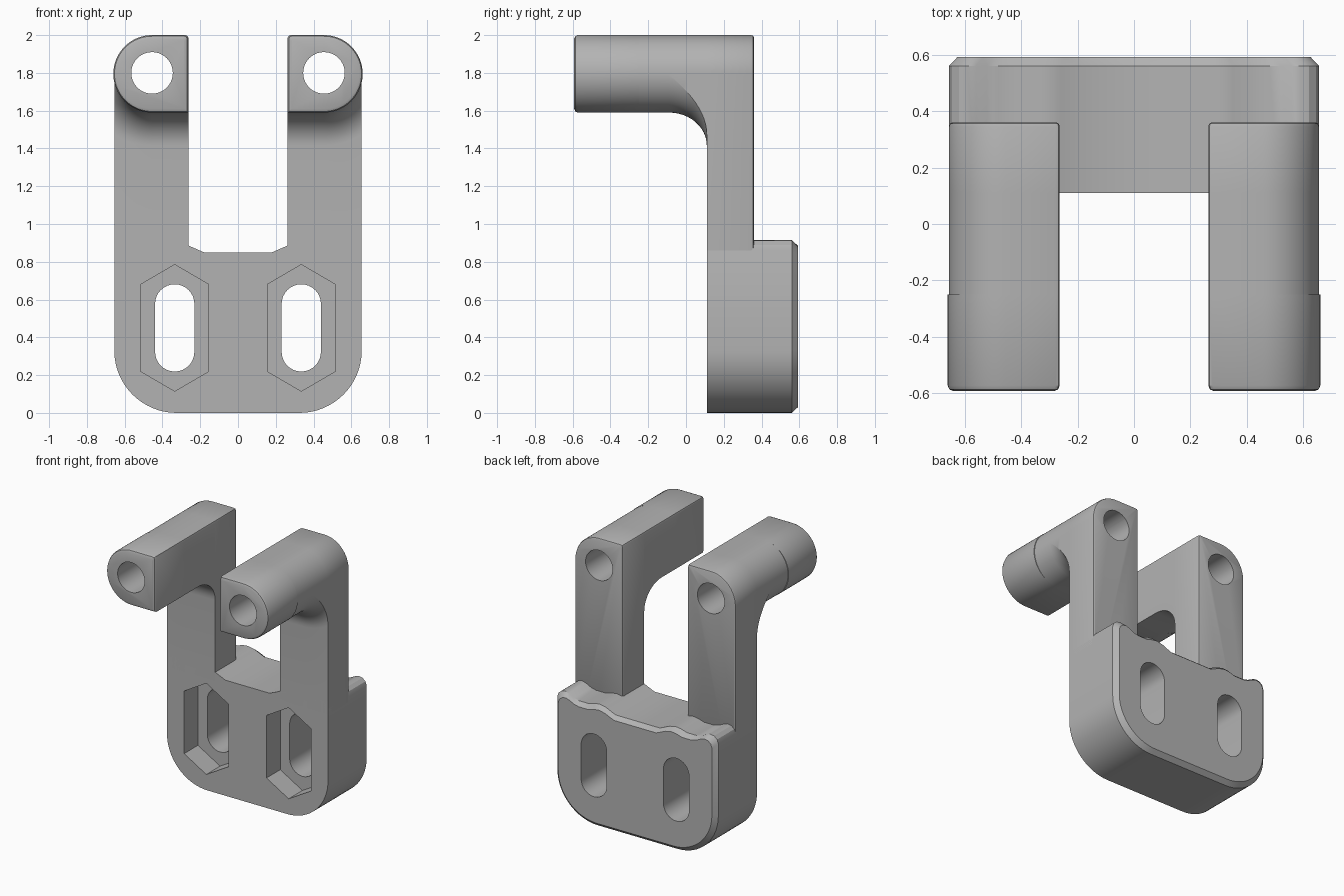
import bpy, bmesh
from math import sin, cos, pi, sqrt, radians

if "Cube" in bpy.data.objects:
    bpy.data.objects.remove(bpy.data.objects["Cube"])

grey = bpy.data.materials.new("plain grey")
grey.use_nodes = True
COLOUR = (0.45, 0.45, 0.45, 1)
grey.diffuse_color = COLOUR
grey.node_tree.nodes["Principled BSDF"].inputs["Base Color"].default_value = COLOUR


def loft(name, slices):
    """Skin a list of (y, [(x, z), ...]) sections and cap both ends."""
    bm = bmesh.new()
    rings = [[bm.verts.new((x, y, z)) for x, z in pts] for y, pts in slices]
    n = len(rings[0])
    for a, b in zip(rings, rings[1:]):
        for i in range(n):
            j = (i + 1) % n
            bm.faces.new((a[i], a[j], b[j], b[i]))
    bm.faces.new(rings[0])
    bm.faces.new(rings[-1])
    bmesh.ops.remove_doubles(bm, verts=bm.verts, dist=1e-5)
    bmesh.ops.recalc_face_normals(bm, faces=bm.faces)
    mesh = bpy.data.meshes.new(name)
    bm.to_mesh(mesh)
    bm.free()
    mesh.materials.append(grey)
    ob = bpy.data.objects.new(name, mesh)
    bpy.context.collection.objects.link(ob)
    return ob


def shrink(pts, d):
    """Pull an outline inward by about d on every side."""
    xs, zs = [p[0] for p in pts], [p[1] for p in pts]
    cx, cz = (min(xs) + max(xs)) / 2, (min(zs) + max(zs)) / 2
    kx, kz = 1 - 2 * d / (max(xs) - min(xs)), 1 - 2 * d / (max(zs) - min(zs))
    return [(cx + (x - cx) * kx, cz + (z - cz) * kz) for x, z in pts]


def cut(ob, cutter):
    cutter.hide_render = True
    mod = ob.modifiers.new("cut", "BOOLEAN")
    mod.operation, mod.solver, mod.object = "DIFFERENCE", "EXACT", cutter
    bpy.context.view_layer.objects.active = ob
    bpy.ops.object.modifier_apply(modifier=mod.name)
    bpy.data.objects.remove(cutter)


def smooth(ob):
    bpy.ops.object.select_all(action="DESELECT")
    ob.select_set(True)
    bpy.context.view_layer.objects.active = ob
    bpy.ops.object.shade_smooth_by_angle(angle=radians(28))


# Clamp block: rounded lower corners, wavy top, chamfered back edge
HALF, RAD = 0.655, 0.33
right_half = [(HALF - RAD + RAD * sin(a), RAD - RAD * cos(a))
              for a in (pi / 2 * i / 16 for i in range(17))]
right_half += [(HALF, 0.86), (0.645, 0.89), (0.62, 0.91), (0.59, 0.915), (0.56, 0.905),
               (0.52, 0.885), (0.48, 0.875), (0.40, 0.875), (0.35, 0.89), (0.31, 0.895),
               (0.26, 0.885), (0.18, 0.85)]
outline = right_half + [(-x, z) for x, z in reversed(right_half)]
block = loft("clamp_block", [(0.11, outline), (0.56, outline), (0.592, shrink(outline, 0.03))])

# Bolt slots and hexagonal nut pockets
SLOT_X, SLOT_Z = 0.335, 0.45
for s in (-1, 1):
    slot = []
    for i in range(34):
        a = pi * (i if i < 17 else i - 1) / 16
        dz = 0.127 if i < 17 else -0.127
        slot.append((s * SLOT_X + 0.104 * cos(a), SLOT_Z + dz + 0.104 * sin(a)))
    cut(block, loft("slot_cutter", [(0, slot), (0.8, slot)]))
    pocket = [(s * SLOT_X + x, SLOT_Z + z) for x, z in
              ((0, 0.335), (0.18, 0.23), (0.18, -0.23), (0, -0.335), (-0.18, -0.23), (-0.18, 0.23))]
    cut(block, loft("pocket_cutter", [(0, pocket), (0.27, pocket)]))
smooth(block)

# Arms: D-shaped bar that flares through a fillet into an upright post
CX, CZ, R, INNER, STEPS = 0.455, 1.795, 0.205, 0.263, 20


def section(side, width, drop=0.0, floor=None):
    angles = [pi / 2 * i / STEPS for i in range(STEPS + 1)]
    low, high = [], []
    for a in angles:
        x = R * sin(a)
        z = CZ - sqrt(max((R + drop) ** 2 - x * x, 0))
        low.append((CX + width * sin(a), z if floor is None else floor))
        high.append((CX + width * sin(a), CZ + R * cos(a)))
    base = low[0][1]
    top = CZ + R
    pts = [(INNER, base)] + low + high[::-1]
    pts += [(INNER + 0.015, top), (INNER + 0.004, top - 0.004), (INNER, top - 0.015)]
    return [(side * x, z) for x, z in pts]


FILLET_Y, FILLET_Z = 0.2, 0.175
for side, name in ((1, "left_arm"), (-1, "right_arm")):
    bar = section(side, R)
    slices = [(-0.592, shrink(bar, 0.02)), (-0.586, shrink(bar, 0.006)), (-0.572, bar),
              (-0.25, bar), (-0.25, section(side, 0.2))]
    for i in range(13):
        a = pi / 2 * i / 12
        slices.append((0.11 - FILLET_Y + FILLET_Y * sin(a),
                       section(side, 0.2, FILLET_Z * (1 - cos(a)))))
    post = section(side, 0.2, floor=0.82)
    slices += [(0.11, post), (0.345, post), (0.356, shrink(post, 0.004)), (0.36, shrink(post, 0.012))]
    arm = loft(name, slices)
    hole = [(side * CX + 0.11 * cos(2 * pi * i / 40), 1.8 + 0.11 * sin(2 * pi * i / 40))
            for i in range(40)]
    cut(arm, loft("hole_cutter", [(-0.8, hole), (0.6, hole)]))
    smooth(arm)
